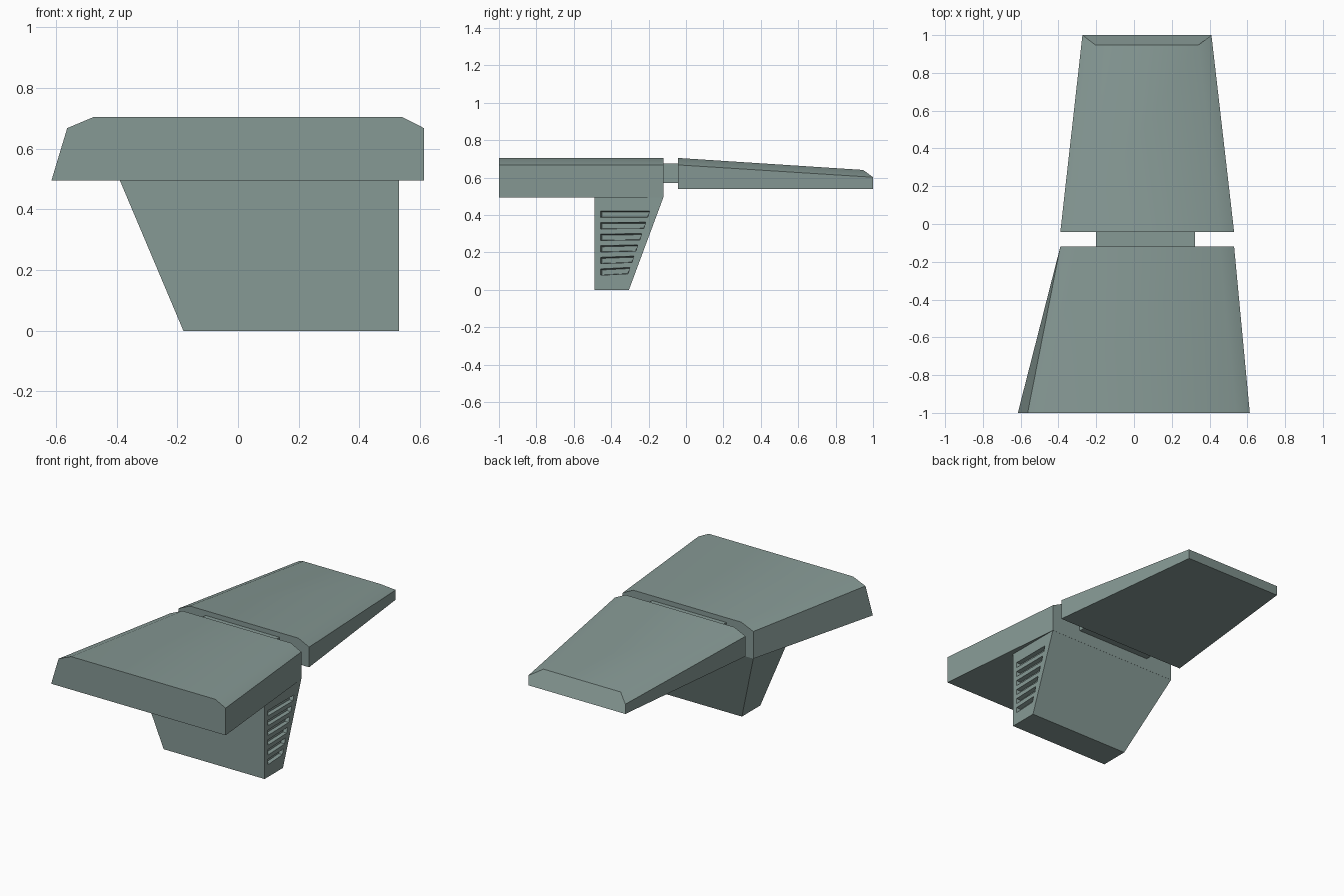
import bpy, bmesh, math

if "Cube" in bpy.data.objects:
    bpy.data.objects.remove(bpy.data.objects["Cube"])

mat = bpy.data.materials.new("grey green")
mat.diffuse_color = (0.24, 0.32, 0.30, 1)
mat.use_nodes = True
mat.node_tree.nodes["Principled BSDF"].inputs["Base Color"].default_value = mat.diffuse_color


def loft(name, sections, smooth=True):
    """Closed solid joining rings of equal point count."""
    bm = bmesh.new()
    rings = [[bm.verts.new(p) for p in s] for s in sections]
    n = len(rings[0])
    for a, b in zip(rings, rings[1:]):
        for i in range(n):
            j = (i + 1) % n
            bm.faces.new((a[i], a[j], b[j], b[i]))
    bm.faces.new(rings[0])
    bm.faces.new(rings[-1])
    bmesh.ops.remove_doubles(bm, verts=bm.verts, dist=1e-5)
    bmesh.ops.recalc_face_normals(bm, faces=bm.faces)
    me = bpy.data.meshes.new(name)
    bm.to_mesh(me)
    bm.free()
    me.materials.append(mat)
    ob = bpy.data.objects.new(name, me)
    bpy.context.collection.objects.link(ob)
    if smooth:
        bpy.ops.object.select_all(action='DESELECT')
        ob.select_set(True)
        bpy.context.view_layer.objects.active = ob
        bpy.ops.object.shade_smooth_by_angle(angle=math.radians(30))
    return ob


def section(y, xl_low, xl, xl_top, xr_top, xr, low, edge, top):
    """Slab cross-section with sloped shoulders."""
    return [(xl_low, y, low), (xl, y, edge), (xl_top, y, top),
            (xr_top, y, top), (xr, y, edge), (xr, y, low)]


# Front slab: flares outward to the left at the front
loft("front_slab", [
    section(-1.0, -0.615, -0.563, -0.475, 0.54, 0.613, 0.495, 0.668, 0.705),
    section(-0.12, -0.39, -0.39, -0.305, 0.455, 0.53, 0.495, 0.668, 0.705)])

# Rear slab: thins toward the back, bevelled at its end
loft("rear_slab", [
    section(-0.042, -0.39, -0.39, -0.31, 0.455, 0.53, 0.54, 0.668, 0.705),
    [(-0.273, 1, 0.54), (-0.273, 1, 0.602), (-0.203, 0.947, 0.641),
     (0.34, 0.947, 0.641), (0.41, 1, 0.602), (0.41, 1, 0.54)]])


def box(name, x0, x1, y0, y1, z0, z1):
    return loft(name, [[(x0, y, z0), (x0, y, z1), (x1, y, z1), (x1, y, z0)]
                       for y in (y0, y1)], False)


# Connector between the slabs
box("connector", -0.2, 0.322, -0.13, -0.03, 0.57, 0.675)

# Tapered lower housing
housing = loft("lower_housing", [
    [(-0.18, -0.49, 0), (0.53, -0.49, 0), (0.53, -0.305, 0), (-0.18, -0.305, 0)],
    [(-0.39, -0.49, 0.497), (0.53, -0.49, 0.497),
     (0.53, -0.12, 0.497), (-0.39, -0.12, 0.497)]], False)

# Vent slots cut in the right side, following the sloped rear edge
for i in range(6):
    t = i / 5
    z0 = 0.078 + 0.31 * t
    y0 = -0.456
    y1 = -0.3 + 0.105 * t
    tilt = 0.008 * (1 - t)

    def ring(x, m):
        return [(x, y0 + m, z0 + m * 0.3), (x, y1 - 0.01 - m * 0.3, z0 + tilt + m * 0.3),
                (x, y1, z0 + 0.034 + tilt - m), (x, y0 + m, z0 + 0.034 - m)]
    cutter = loft("vent_cutter", [ring(0.505, 0.006), ring(0.53, 0), ring(0.56, 0)], False)
    cutter.hide_render = True
    mod = housing.modifiers.new("vent", 'BOOLEAN')
    mod.object = cutter
    mod.operation = 'DIFFERENCE'
    mod.solver = 'EXACT'
    bpy.ops.object.select_all(action='DESELECT')
    housing.select_set(True)
    bpy.context.view_layer.objects.active = housing
    bpy.ops.object.modifier_apply(modifier=mod.name)
    bpy.data.objects.remove(cutter)
